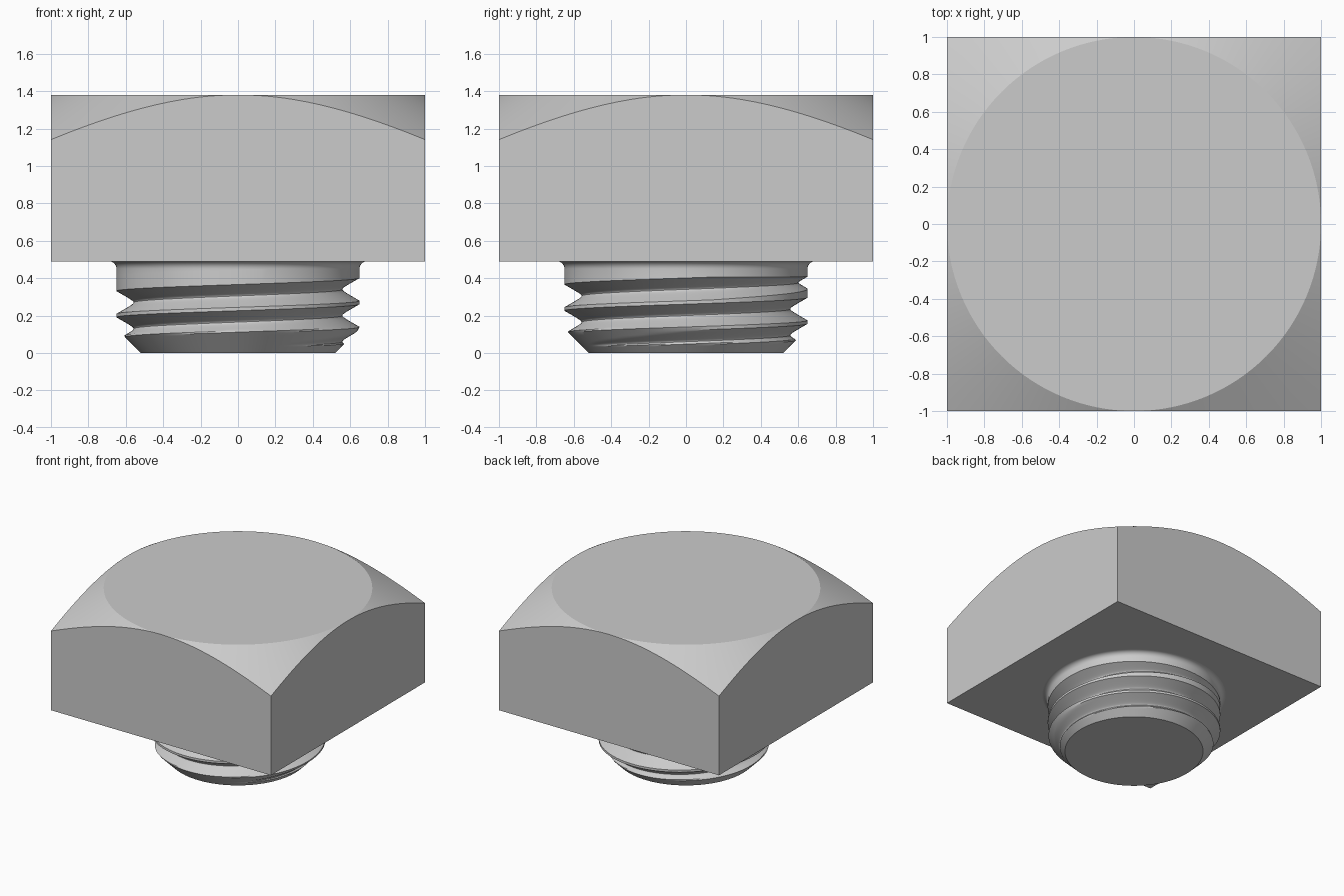
import bpy
import bmesh
from math import sin, cos, pi, tan, hypot, radians

cube = bpy.data.objects.get("Cube")
if cube:
    bpy.data.objects.remove(cube, do_unlink=True)

SEGMENTS = 128          # multiple of 8, so the square's corners are hit exactly
HEAD_BOTTOM, HEAD_TOP = 0.49, 1.38
PITCH, MAJOR, DEPTH = 0.14, 0.65, 0.109
FILLET = 0.04
FILLET_START = HEAD_BOTTOM - FILLET

steel = bpy.data.materials.new("plain_grey_steel")
steel.use_nodes = True
grey = (0.6, 0.6, 0.6, 1.0)
steel.diffuse_color = grey
steel.node_tree.nodes["Principled BSDF"].inputs["Base Color"].default_value = grey


def sweep(name, profile):
    """Sweep an angle-dependent (radius, height) profile once round the z axis."""
    bm = bmesh.new()
    columns = []
    for i in range(SEGMENTS + 1):
        a = 2 * pi * i / SEGMENTS
        columns.append([bm.verts.new((r * cos(a), r * sin(a), z)) for r, z in profile(a)])
    for left, right in zip(columns, columns[1:]):
        for j in range(len(left) - 1):
            bm.faces.new((left[j], right[j], right[j + 1], left[j + 1]))
    bmesh.ops.remove_doubles(bm, verts=bm.verts, dist=1e-5)
    mesh = bpy.data.meshes.new(name)
    bm.to_mesh(mesh)
    bm.free()
    mesh.materials.append(steel)
    obj = bpy.data.objects.new(name, mesh)
    bpy.context.collection.objects.link(obj)
    bpy.ops.object.select_all(action='DESELECT')
    obj.select_set(True)
    bpy.context.view_layer.objects.active = obj
    bpy.ops.object.shade_smooth_by_angle(angle=radians(25))
    return obj


# Square head with a conical 30 degree chamfer meeting the flat sides
def head_profile(a):
    reach = 1 / max(abs(cos(a)), abs(sin(a)))
    shoulder = HEAD_TOP - (reach - 1) * tan(radians(30))
    return [(MAJOR + FILLET, HEAD_BOTTOM), (reach, HEAD_BOTTOM),
            (reach, shoulder), (1, HEAD_TOP), (0, HEAD_TOP)]


# Helical groove that runs out near the head, with a chamfered tip and a top fillet
half_steps = [0.06, 0.13, 0.21, 0.32, 0.45, 0.6, 0.75, 0.88, 1.0]
steps = [-t for t in reversed(half_steps)] + [0] + half_steps


def shank_profile(a):
    points = [(0, 0)]
    for turn in range(-1, 4):
        centre = 0.06 + PITCH * (turn + a / (2 * pi))
        fade = min(1, max(0, (0.41 - centre) / 0.065))
        for t in steps:
            z = min(FILLET_START, max(0, centre + 0.061 * fade * t))
            cut = fade * DEPTH * max(0, 1.0143 - hypot(t, 0.17))
            points.append((min(MAJOR - cut, 0.52 + z), z))
    for i in range(8):
        b = pi / 2 * i / 7
        points.append((MAJOR + FILLET * (1 - cos(b)), FILLET_START + FILLET * sin(b)))
    return points


sweep("square_head", head_profile)
sweep("threaded_shank", shank_profile)
